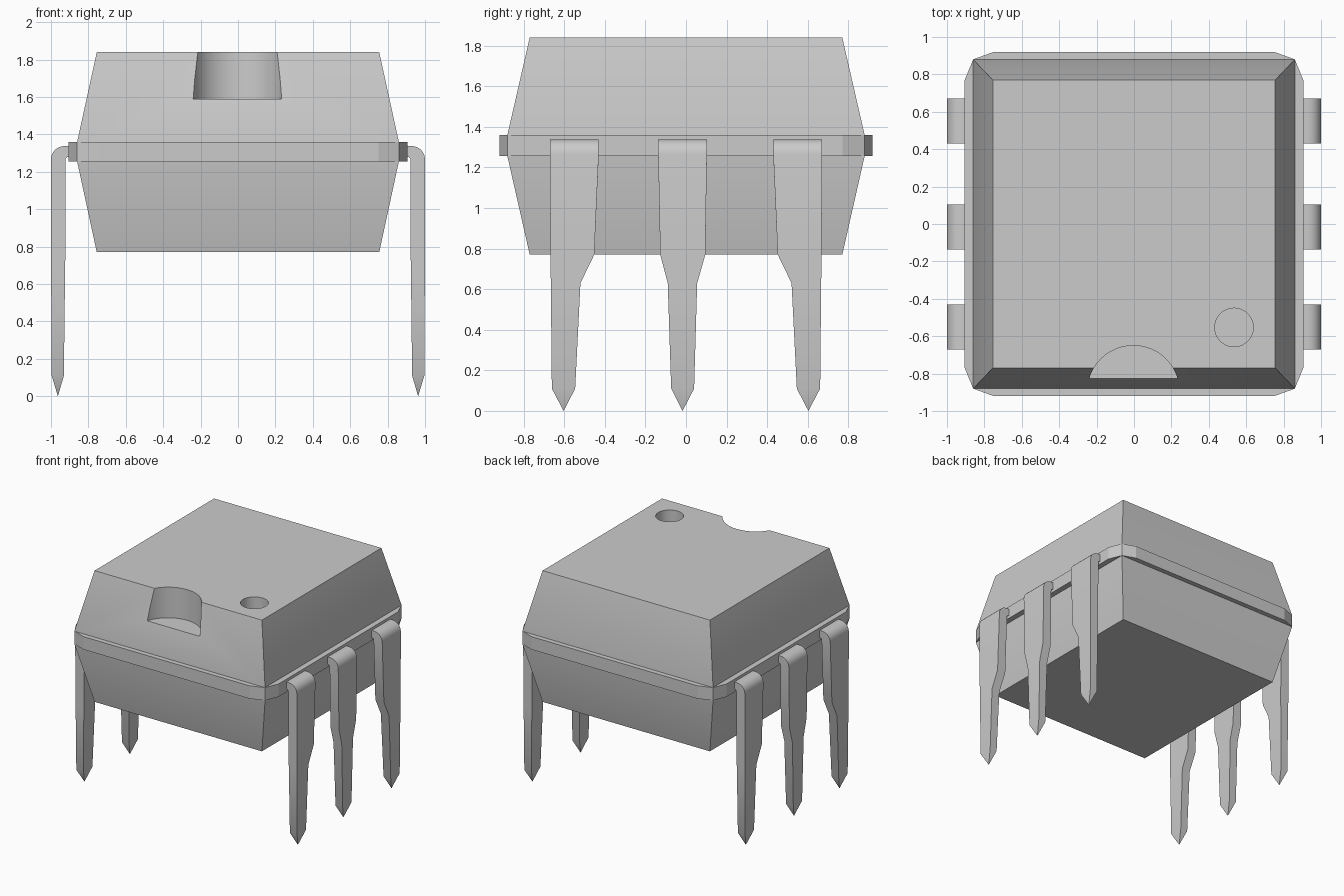
import bpy, bmesh
from math import sin, cos, pi

if "Cube" in bpy.data.objects:
    bpy.data.objects.remove(bpy.data.objects["Cube"])


def loft(name, rings, apex=None):
    """Skin a list of rings; close the ends with caps or an apex point."""
    bm = bmesh.new()
    loops = [[bm.verts.new(p) for p in ring] for ring in rings]
    n = len(loops[0])
    for a, b in zip(loops, loops[1:]):
        for i in range(n):
            j = (i + 1) % n
            bm.faces.new((a[i], a[j], b[j], b[i]))
    bm.faces.new(loops[0])
    if apex:
        tip = bm.verts.new(apex)
        for i in range(n):
            bm.faces.new((loops[-1][i], loops[-1][(i + 1) % n], tip))
    else:
        bm.faces.new(loops[-1])
    bmesh.ops.recalc_face_normals(bm, faces=bm.faces)
    mesh = bpy.data.meshes.new(name)
    bm.to_mesh(mesh)
    bm.free()
    obj = bpy.data.objects.new(name, mesh)
    bpy.context.collection.objects.link(obj)
    return obj


def smooth(obj):
    bpy.ops.object.select_all(action='DESELECT')
    obj.select_set(True)
    bpy.context.view_layer.objects.active = obj
    bpy.ops.object.shade_smooth_by_angle(angle=0.5)


def rect(x, y, z):
    return [(-x, -y, z), (x, -y, z), (x, y, z), (-x, y, z)]


def cut(target, name, x, y, radius, z0):
    """Sink a round pocket with floor z0 into the target."""
    bpy.ops.mesh.primitive_cylinder_add(vertices=48, radius=radius, depth=1,
                                        location=(x, y, z0 + 0.5))
    cutter = bpy.context.object
    cutter.name = name
    mod = target.modifiers.new(name, 'BOOLEAN')
    mod.operation, mod.solver, mod.object = 'DIFFERENCE', 'EXACT', cutter
    bpy.context.view_layer.objects.active = target
    bpy.ops.object.modifier_apply(modifier=name)
    bpy.data.objects.remove(cutter)


# Housing: tapered above and below the waist, with notch and marker dimple
housing = loft("housing", [rect(0.755, 0.77, 0.77), rect(0.86, 0.88, 1.255),
                           rect(0.86, 0.88, 1.36), rect(0.755, 0.77, 1.84)])
cut(housing, "notch_cutter", -0.003, -0.897, 0.247, 1.59)
cut(housing, "dimple_cutter", 0.535, -0.553, 0.103, 1.59)
smooth(housing)

# Parting flange around the waist, with bevelled corners
corner = [(0.905, 0.77), (0.86, 0.88), (0.75, 0.92)]
outline = []
for sx, sy in ((1, 1), (-1, 1), (-1, -1), (1, -1)):
    pts = corner if sx * sy > 0 else corner[::-1]
    outline += [(sx * x, sy * y) for x, y in pts]
loft("flange", [[(x, y, z) for x, y in outline] for z in (1.255, 1.36)])

# Pin side profile: outer and inner edges (x, z) from the body round the bend
bend = [((0.855, 1.338), (0.855, 1.28))]
for i in range(7):
    a = pi / 2 * (1 - i / 6)
    bend.append(((0.928 + 0.072 * cos(a), 1.266 + 0.072 * sin(a)),
                 (0.905 + 0.018 * cos(a), 1.262 + 0.018 * sin(a))))
legs = [((1.0, 0.77), (0.923, 0.77)), ((0.999, 0.63), (0.925, 0.63)),
        ((0.996, 0.11), (0.931, 0.11))]


def pin(name, side, widths, tip_y):
    """widths: y edges at the bend, shoulder top, shoulder bottom and tip base."""
    spans = [widths[0]] * len(bend) + widths[1:]
    rings = []
    for ((xo, zo), (xi, zi)), (y0, y1) in zip(bend + legs, spans):
        rings.append([(side * xo, y0, zo), (side * xo, y1, zo),
                      (side * xi, y1, zi), (side * xi, y0, zi)])
    smooth(loft(name, rings, (side * 0.963, tip_y, 0.0)))


# Three pins per side; the end pins have a shoulder only toward the middle
end = [(0.43, 0.67), (0.452, 0.668), (0.52, 0.666), (0.546, 0.661)]
mid = [(-0.137, 0.103), (-0.127, 0.095), (-0.09, 0.055), (-0.073, 0.04)]
for side, label in ((1, "right"), (-1, "left")):
    pin(label + "_back_pin", side, end, 0.603)
    pin(label + "_middle_pin", side, mid, -0.017)
    pin(label + "_front_pin", side, [(-b, -a) for a, b in end], -0.603)
